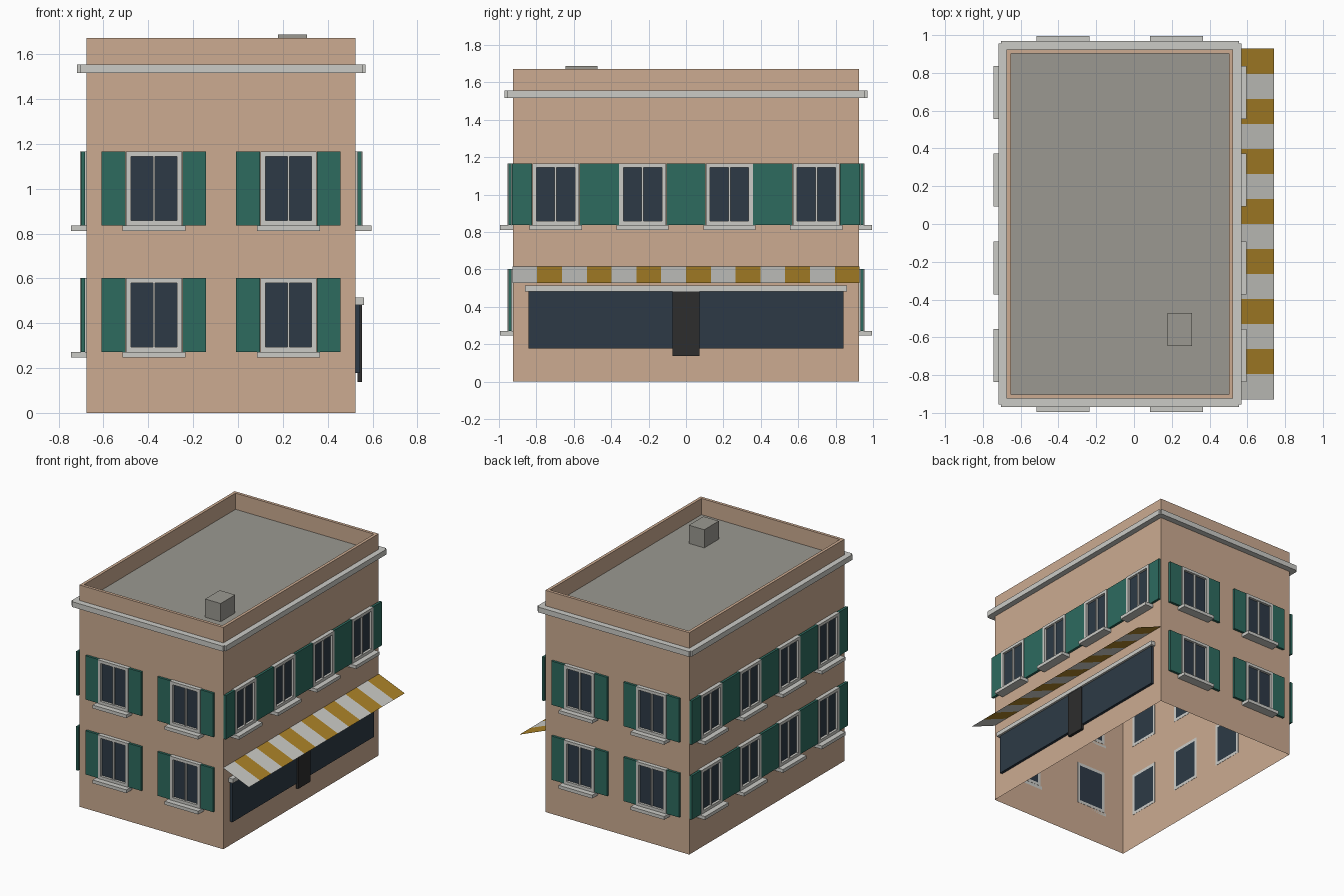
import bpy, bmesh
from math import pi
from mathutils import Matrix, Vector

cube = bpy.data.objects.get("Cube")
if cube:
    bpy.data.objects.remove(cube, do_unlink=True)


def material(name, *rgb):
    lin = [((c / 255 + 0.055) / 1.055) ** 2.4 for c in rgb] + [1]
    m = bpy.data.materials.new(name)
    m.use_nodes = True
    m.diffuse_color = lin
    m.node_tree.nodes["Principled BSDF"].inputs["Base Color"].default_value = lin
    return m


WALL = material("peach_plaster", 204, 171, 145)
TRIM = material("pale_stone", 203, 203, 198)
GREEN = material("shutter_green", 45, 107, 95)
GLASS = material("dark_glass", 45, 58, 70)
ROOF = material("roof_grey", 155, 153, 145)
GOLD = material("awning_gold", 172, 131, 40)
DOOR = material("door_charcoal", 45, 45, 45)

CX, HX, HY, TOP, DECK = -0.075, 0.6, 0.925, 1.672, 1.55


def finish(name, bm, *mats):
    mesh = bpy.data.meshes.new(name)
    bm.to_mesh(mesh)
    bm.free()
    for m in mats:
        mesh.materials.append(m)
    ob = bpy.data.objects.new(name, mesh)
    bpy.context.collection.objects.link(ob)
    return ob


def boxes(name, mat, spans, frame=Matrix()):
    """One object from boxes given as (x0, x1, y0, y1, z0, z1)."""
    bm = bmesh.new()
    for x0, x1, y0, y1, z0, z1 in spans:
        mid = Vector((x0 + x1, y0 + y1, z0 + z1)) / 2
        size = Matrix.Diagonal((abs(x1 - x0), abs(y1 - y0), abs(z1 - z0), 1))
        bmesh.ops.create_cube(bm, size=1, matrix=frame @ Matrix.Translation(mid) @ size)
    return finish(name, bm, mat)


# Building shell: open underneath, with a sunken roof deck inside the parapet
bm = bmesh.new()
bmesh.ops.create_cube(bm, size=1, matrix=Matrix.Translation((CX, 0, TOP / 2))
                      @ Matrix.Diagonal((2 * HX, 2 * HY, TOP, 1)))
bm.faces.ensure_lookup_table()
bmesh.ops.delete(bm, geom=[f for f in bm.faces if f.normal.z < -0.5], context='FACES')
deck = [f for f in bm.faces if f.normal.z > 0.5]
bmesh.ops.inset_region(bm, faces=deck, thickness=0.032)
ext = bmesh.ops.extrude_face_region(bm, geom=deck)["geom"]
bmesh.ops.delete(bm, geom=deck, context='FACES')
for v in ext:
    if isinstance(v, bmesh.types.BMVert):
        v.co.z = DECK
for f in ext:
    if isinstance(f, bmesh.types.BMFace):
        f.material_index = 1
bmesh.ops.recalc_face_normals(bm, faces=bm.faces)
finish("building_shell", bm, WALL, ROOF)

# Roof box
boxes("roof_box", ROOF, [(0.178, 0.307, -0.645, -0.472, DECK, 1.687)])

# Cornice: four bars, the side bars standing out slightly past the end bars
for s, end, side in ((-1, "front", "left"), (1, "back", "right")):
    boxes(end + "_cornice", TRIM, [(CX - 0.63, CX + 0.63, s * HY, s * 0.97, 1.515, 1.555)])
    boxes(("right" if s > 0 else "left") + "_cornice_by_x", TRIM,
          [(CX + s * HX, CX + s * 0.643, -0.955, 0.955, 1.515, 1.555)])


def window(name, frame, u, z):
    """Framed double window with shutters and sill; local -y points outwards."""
    w, h, b = 0.125, 0.33, 0.022
    f = frame @ Matrix.Translation((u, 0, z))
    back = 0.0015
    boxes(name + "_glass", GLASS, [(-w + b, w - b, back, -0.012, b, h - b)], f)
    boxes(name + "_frame", TRIM, [
        (-w, -w + b, back, -0.03, 0, h), (w - b, w, back, -0.03, 0, h),
        (-w + b, w - b, back, -0.03, 0, b), (-w + b, w - b, back, -0.03, h - b, h),
        (-0.005, 0.005, -0.01, -0.026, b, h - b)], f)
    boxes(name + "_shutters", GREEN, [
        (s * (w + 0.002), s * 0.233, -0.007, -0.025, 0, h) for s in (-1, 1)], f)
    boxes(name + "_sill", TRIM, [(-0.14, 0.14, 0, -0.07, -0.025, 0)], f)


# Windows on all four walls; the right wall has them upstairs only
walls = {"front": (0, HY, 2, 0.6), "right": (pi / 2, HX, 4, 0.4645),
         "back": (pi, HY, 2, 0.6), "left": (-pi / 2, HX, 4, 0.4645)}
for side, (angle, dist, count, pitch) in walls.items():
    frame = (Matrix.Translation((CX, 0, 0)) @ Matrix.Rotation(angle, 4, 'Z')
             @ Matrix.Translation((0, -dist, 0)))
    for floor, z in (("lower", 0.271), ("upper", 0.836)):
        if side == "right" and floor == "lower":
            continue
        for i in range(count):
            window(f"{side}_{floor}_window_{i + 1}", frame,
                   (i - (count - 1) / 2) * pitch, z)

# Shopfront on the right wall
X = CX + HX
boxes("shop_glass", GLASS, [(X, X + 0.02, -0.843, 0.843, 0.178, 0.482)])
boxes("shop_door", DOOR, [(X + 0.008, X + 0.029, -0.073, 0.073, 0.137, 0.482)])
boxes("shop_lintel", TRIM, [(X, X + 0.036, -0.862, 0.862, 0.482, 0.514)])

# Striped awning: a thin sloping sheet
bm = bmesh.new()
n = 14
rows = []
for i in range(n + 1):
    y = (2 * i / n - 1) * 0.928
    rows.append((bm.verts.new((X, y, 0.614)), bm.verts.new((0.741, y, 0.526))))
for i in range(n):
    (a, b), (d, c) = rows[i], rows[i + 1]
    bm.faces.new((a, b, c, d)).material_index = i % 2
finish("awning", bm, TRIM, GOLD)
